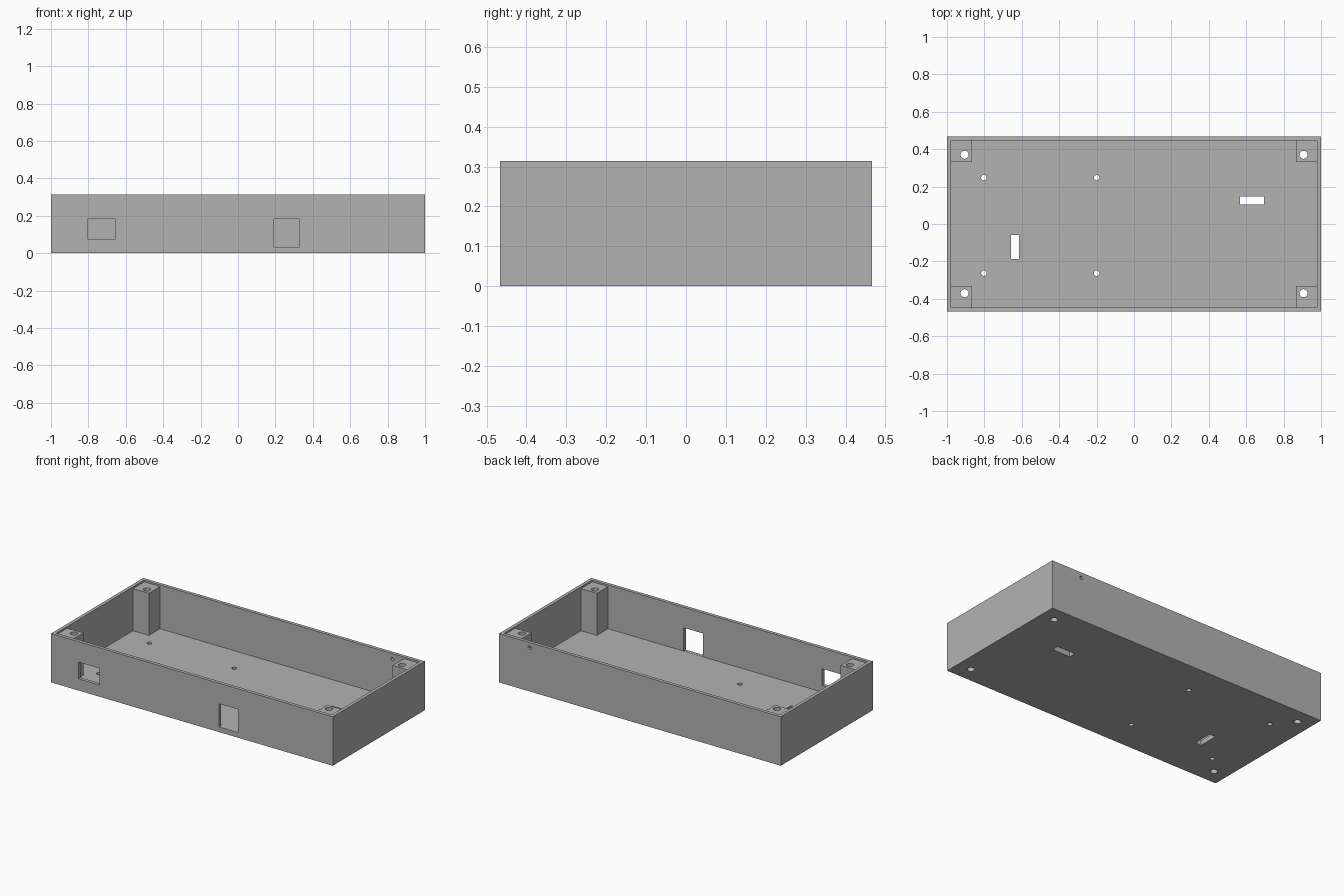
import bpy
import bmesh
import math
from mathutils import Matrix

if "Cube" in bpy.data.objects:
    bpy.data.objects.remove(bpy.data.objects["Cube"], do_unlink=True)

# Main dimensions
HALF_X, HALF_Y, HEIGHT = 1.0, 0.467, 0.314
WALL, FLOOR = 0.0214, 0.032
POST, POST_TOP = 0.113, 0.303
IN_X, IN_Y = HALF_X - WALL, HALF_Y - WALL
ABOVE = HEIGHT + 0.1

grey = bpy.data.materials.new("grey plastic")
grey.use_nodes = True
GREY = (0.45, 0.45, 0.45, 1)
grey.diffuse_color = GREY
grey.node_tree.nodes["Principled BSDF"].inputs["Base Color"].default_value = GREY


def make_object(name, bm):
    bmesh.ops.recalc_face_normals(bm, faces=bm.faces)
    mesh = bpy.data.meshes.new(name)
    bm.to_mesh(mesh)
    bm.free()
    mesh.materials.append(grey)
    obj = bpy.data.objects.new(name, mesh)
    bpy.context.collection.objects.link(obj)
    return obj


def prism(name, outline, z0, z1):
    """Extrude a flat outline from z0 up to z1."""
    bm = bmesh.new()
    face = bm.faces.new([bm.verts.new((x, y, z0)) for x, y in outline])
    top = bmesh.ops.extrude_face_region(bm, geom=[face])["geom"]
    verts = [v for v in top if isinstance(v, bmesh.types.BMVert)]
    bmesh.ops.translate(bm, verts=verts, vec=(0, 0, z1 - z0))
    return make_object(name, bm)


def block(name, x0, x1, y0, y1, z0, z1):
    return prism(name, [(x0, y0), (x1, y0), (x1, y1), (x0, y1)], z0, z1)


def drill(name, location, radius, depth, along_y=False):
    bm = bmesh.new()
    turn = Matrix.Rotation(math.pi / 2 if along_y else 0, 4, "X")
    bmesh.ops.create_cone(bm, cap_ends=True, segments=32, radius1=radius,
                          radius2=radius, depth=depth,
                          matrix=Matrix.Translation(location) @ turn)
    return make_object(name, bm)


def cut(target, cutter):
    """Subtract the cutter for good and discard it."""
    mod = target.modifiers.new("cut", "BOOLEAN")
    mod.operation, mod.solver, mod.object = "DIFFERENCE", "EXACT", cutter
    bpy.context.view_layer.update()
    result = bpy.data.meshes.new_from_object(
        target.evaluated_get(bpy.context.evaluated_depsgraph_get()))
    target.modifiers.clear()
    target.data = result
    bpy.data.objects.remove(cutter, do_unlink=True)


# Open tray
case = block("enclosure_tray", -HALF_X, HALF_X, -HALF_Y, HALF_Y, 0, HEIGHT)

# Cavity with notched corners, which leaves the four screw posts standing
px, py = IN_X - POST, IN_Y - POST
cavity = []
for sx, sy in ((1, 1), (-1, 1), (-1, -1), (1, -1)):
    corner = [(sx * IN_X, sy * py), (sx * px, sy * py), (sx * px, sy * IN_Y)]
    cavity += corner if sx * sy > 0 else corner[::-1]
cut(case, prism("cavity", cavity, FLOOR, ABOVE))

# Shallow recess that sets the post tops below the rim
cut(case, block("recess", -IN_X, IN_X, -IN_Y, IN_Y, POST_TOP, ABOVE))

# Screw holes through the posts
for x in (-0.906, 0.906):
    for y in (-0.37, 0.37):
        cut(case, drill("post_hole", (x, y, 0.2), 0.0214, 1))

# Board mounting holes in the floor
for x in (-0.803, -0.2):
    for y in (-0.263, 0.248):
        cut(case, drill("mount_hole", (x, y, 0), 0.0145, 0.2))

# Strap slots in the floor
cut(case, block("slot", 0.567, 0.695, 0.105, 0.148, -0.1, 0.1))
cut(case, block("slot", -0.657, -0.614, -0.188, -0.06, -0.1, 0.1))

# Connector windows in the front wall
cut(case, block("window", -0.805, -0.655, -0.6, -0.4, 0.075, 0.182))
cut(case, block("window", 0.192, 0.328, -0.6, -0.4, FLOOR + 0.001, 0.182))

# Small hole high in the back wall
cut(case, drill("back_hole", (0.784, HALF_Y, 0.279), 0.011, 0.2, along_y=True))

case.data.name = "enclosure_tray"
